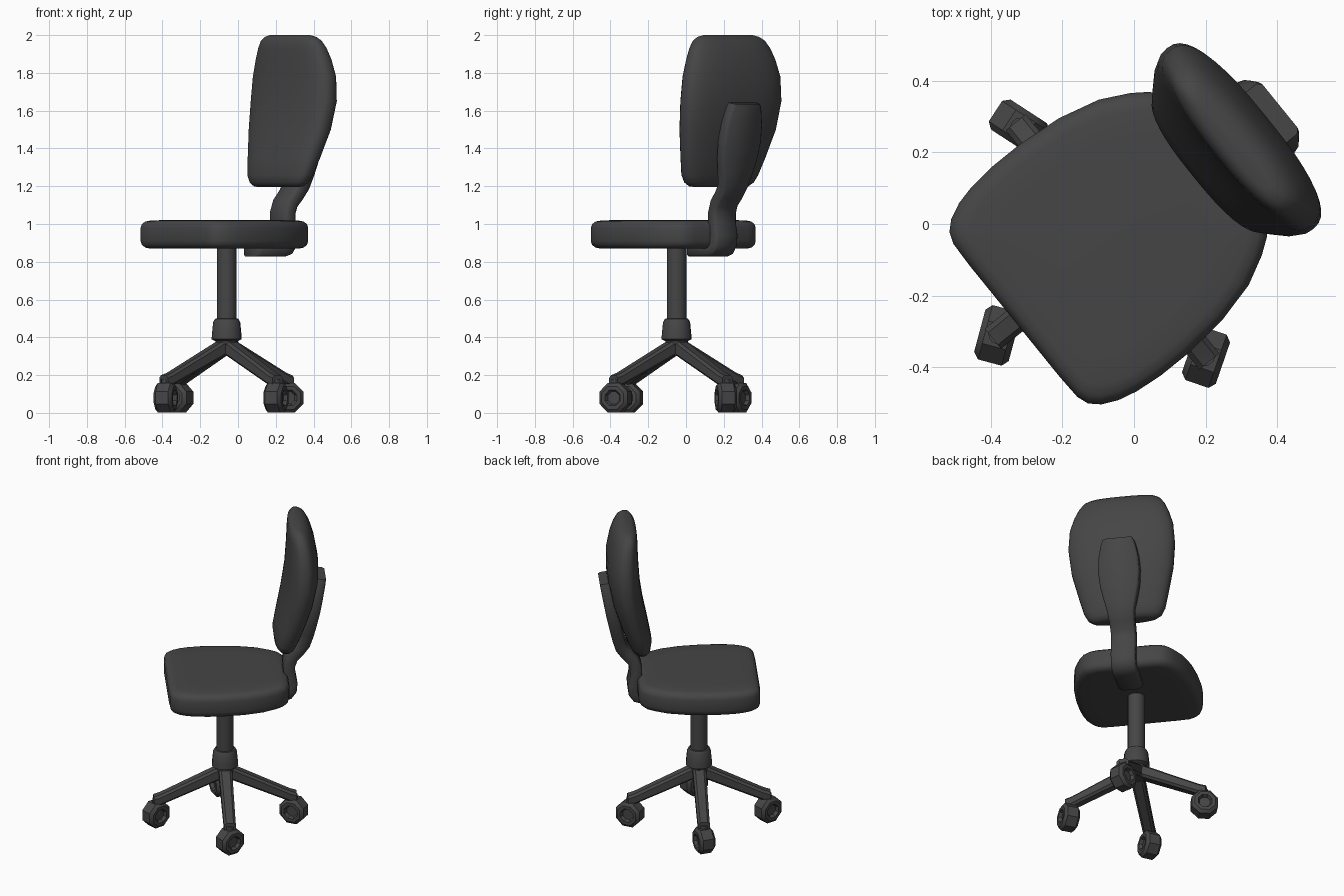
import bpy, bmesh, math
from mathutils import Matrix, Vector

if "Cube" in bpy.data.objects:
    bpy.data.objects.remove(bpy.data.objects["Cube"])

# The chair is turned about its post; everything is modelled with its back to +x
TURN = 39
FRAME = Matrix.Translation((-0.06, -0.05, 0)) @ Matrix.Rotation(math.radians(TURN), 4, 'Z')

mat = bpy.data.materials.new("dark grey")
mat.diffuse_color = (0.06, 0.06, 0.06, 1)
mat.use_nodes = True
mat.node_tree.nodes["Principled BSDF"].inputs["Base Color"].default_value = mat.diffuse_color


def finish(bm, name, matrix=Matrix(), angle=40):
    bmesh.ops.recalc_face_normals(bm, faces=bm.faces)
    me = bpy.data.meshes.new(name)
    bm.to_mesh(me)
    bm.free()
    me.materials.append(mat)
    for p in me.polygons:
        p.use_smooth = True
    me.set_sharp_from_angle(angle=math.radians(angle))
    ob = bpy.data.objects.new(name, me)
    bpy.context.collection.objects.link(ob)
    ob.matrix_world = FRAME @ matrix
    return ob


def loft(name, rings, matrix=Matrix(), angle=40):
    bm = bmesh.new()
    vs = [[bm.verts.new(p) for p in ring] for ring in rings]
    n = len(vs[0])
    for a, b in zip(vs, vs[1:]):
        for i in range(n):
            bm.faces.new((a[i], a[(i + 1) % n], b[(i + 1) % n], b[i]))
    bm.faces.new(vs[0])
    bm.faces.new(vs[-1])
    return finish(bm, name, matrix, angle)


def lathe(name, profile, sides, matrix=Matrix(), angle=40):
    off = math.pi / sides
    rings = [[(r * math.cos(off + math.tau * i / sides), r * math.sin(off + math.tau * i / sides), z)
              for i in range(sides)] for r, z in profile]
    return loft(name, rings, matrix, angle)


def chamfered(hw, ht, c):
    """Octagonal section: width hw, thickness ht, corner cut c."""
    return [(hw, ht - c), (hw - c, ht), (c - hw, ht), (-hw, ht - c),
            (-hw, c - ht), (c - hw, -ht), (hw - c, -ht), (hw, c - ht)]


# Seat: half outline mirrored, stacked with rounded edges
half = [(.375, 0), (.375, .18), (.366, .225), (.345, .260), (.30, .292), (.22, .333), (.1, .363),
        (-.03, .375), (-.13, .375), (-.21, .367), (-.265, .354), (-.31, .333), (-.337, .308),
        (-.349, .275), (-.352, .2), (-.352, 0)]
outline = half + [(u, -v) for u, v in half[-2:0:-1]]
levels = [(.87, .12), (.87, .04), (.875, .02), (.89, .005), (.91, 0), (.98, 0),
          (1.0, .006), (1.013, .02), (1.019, .045), (1.021, .12)]
loft("seat", [[(u * (1 - d / .36), v * (1 - d / .36), z) for u, v in outline] for z, d in levels])

# Backrest pad: z, centre, half width, half thickness
pad = [(1.195, .355, .16, .025), (1.20, .355, .195, .045), (1.22, .357, .225, .062),
       (1.26, .364, .247, .074), (1.35, .39, .272, .083), (1.5, .43, .31, .092),
       (1.65, .457, .325, .096), (1.78, .462, .315, .092), (1.87, .456, .288, .082),
       (1.93, .448, .262, .072), (1.97, .44, .235, .06), (1.99, .435, .205, .042),
       (2.0, .432, .165, .02)]


def oval(z, cu, w, t, n=40, e=2 / 2.6):
    pts = []
    for i in range(n):
        c, s = math.cos(math.tau * i / n), math.sin(math.tau * i / n)
        pts.append((cu + math.copysign(t * abs(c) ** e, c), math.copysign(w * abs(s) ** e, s), z))
    return pts


loft("backrest", [oval(*p) for p in pad], angle=60)

# Back support: a bent bar swept along its side profile (u, z, half width)
path = [(.165, .863, .06), (.18, .863, .075), (.345, .863, .075), (.375, .872, .075), (.392, .895, .075),
        (.396, .94, .075), (.383, 1.0, .075), (.382, 1.06, .075), (.40, 1.11, .075), (.44, 1.155, .077),
        (.472, 1.2, .082), (.492, 1.27, .1), (.51, 1.35, .118), (.53, 1.44, .126), (.547, 1.53, .12),
        (.562, 1.61, .103), (.567, 1.64, .09)]
rings = []
for i, (u, z, w) in enumerate(path):
    a, b = path[max(i - 1, 0)], path[min(i + 1, len(path) - 1)]
    t = Vector((b[0] - a[0], b[1] - a[1])).normalized()
    rings.append([(u - t.y * h, v, z + t.x * h) for v, h in chamfered(w, .036, .012)])
loft("back_support", rings, angle=50)

# Post and hub
lathe("post", [(.052, .45), (.052, .88)], 20)
lathe("hub", [(.05, .30), (.056, .31), (.06, .38), (.08, .39), (.078, .42), (.072, .48), (.062, .498), (.05, .5)], 16)

# Four legs, each with a stem and a caster; casters point in different directions
for k, heading in enumerate((10, 147, 75, 71)):
    turn = Matrix.Rotation(math.pi / 2 * k, 4, 'Z')
    bar = [(.02, .35, .04, .042), (.39, .178, .036, .034), (.43, .165, .036, .034)]
    loft(f"leg_{k + 1}", [[(r, v, z + h) for v, h in chamfered(w, t, .014)] for r, z, w, t in bar], turn)
    lathe(f"stem_{k + 1}", [(.03, .08), (.03, .18)], 12, turn @ Matrix.Translation((.408, 0, 0)))
    place = (turn @ Matrix.Translation((.415, 0, .08))).translation
    wheel = (Matrix.Translation(place) @ Matrix.Rotation(math.radians(heading - TURN), 4, 'Z')
             @ Matrix.Rotation(math.pi / 2, 4, 'X'))
    # dished on both sides
    lathe(f"caster_{k + 1}", [(.035, -.03), (.045, -.05), (.066, -.05), (.085, -.034),
                              (.085, .034), (.066, .05), (.045, .05), (.035, .03)], 8, wheel, 30)
